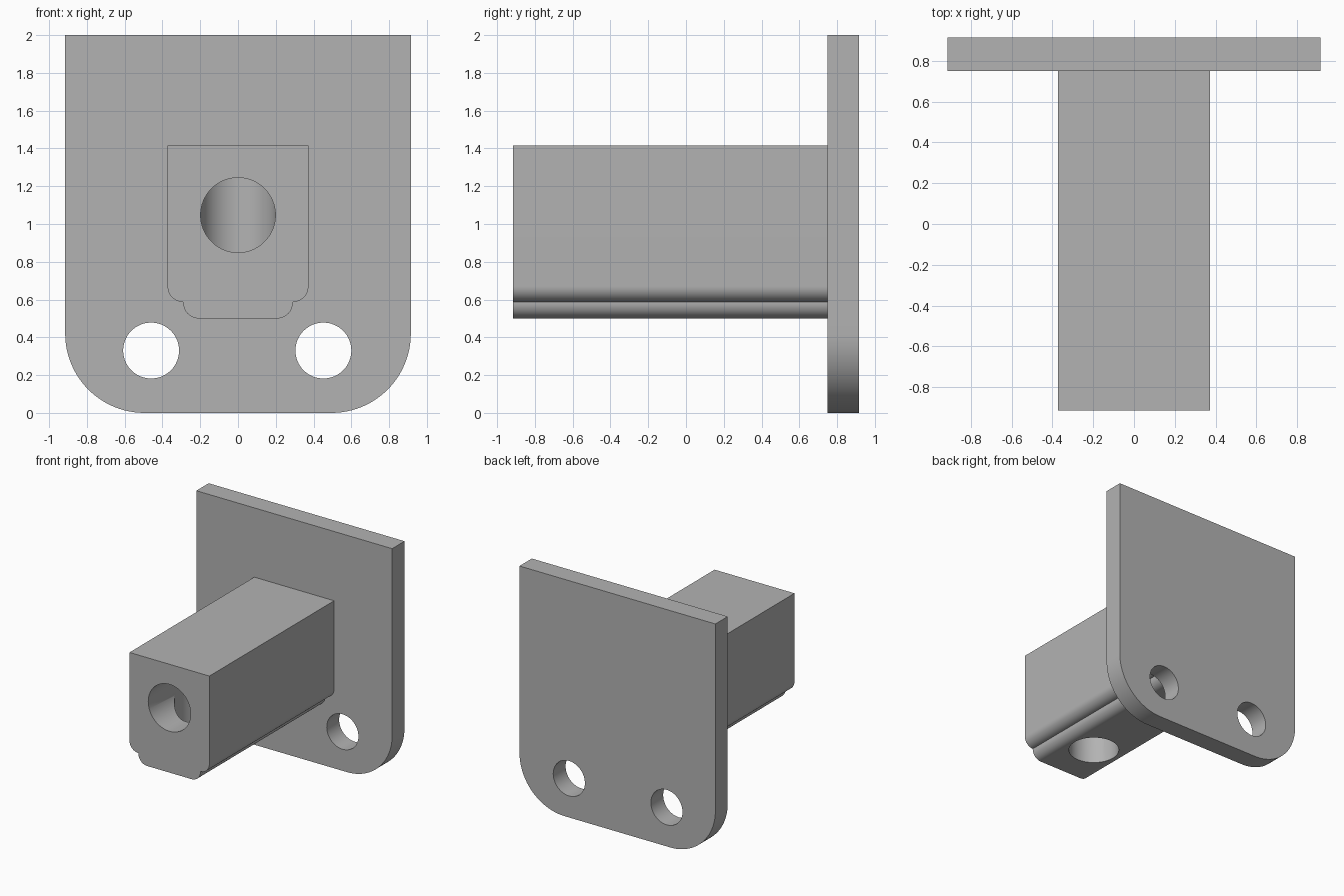
import bpy
import bmesh
from math import cos, sin, pi, radians
from mathutils import Matrix

default = bpy.data.objects.get("Cube")
if default:
    bpy.data.objects.remove(default, do_unlink=True)

grey = bpy.data.materials.new("plain grey")
grey.use_nodes = True
GREY = (0.45, 0.45, 0.45, 1)
grey.diffuse_color = GREY
grey.node_tree.nodes["Principled BSDF"].inputs["Base Color"].default_value = GREY


def add_object(name, bm):
    bmesh.ops.recalc_face_normals(bm, faces=bm.faces)
    mesh = bpy.data.meshes.new(name)
    bm.to_mesh(mesh)
    bm.free()
    mesh.materials.append(grey)
    obj = bpy.data.objects.new(name, mesh)
    bpy.context.collection.objects.link(obj)
    return obj


def arc(cx, cz, r, start, end, steps=16):
    angles = [radians(start + (end - start) * i / steps) for i in range(steps + 1)]
    return [(cx + r * cos(a), cz + r * sin(a)) for a in angles]


def extrude_profile(name, half, y0, y1):
    """Mirror a right-hand (x, z) outline and extrude it along y."""
    outline = half + [(-x, z) for x, z in reversed(half)]
    bm = bmesh.new()
    face = bm.faces.new([bm.verts.new((x, y0, z)) for x, z in outline])
    ext = bmesh.ops.extrude_face_region(bm, geom=[face])
    verts = [v for v in ext["geom"] if isinstance(v, bmesh.types.BMVert)]
    bmesh.ops.translate(bm, verts=verts, vec=(0, y1 - y0, 0))
    return add_object(name, bm)


def cylinder_cutter(name, centre, r, length, along_y):
    bm = bmesh.new()
    matrix = Matrix.Translation(centre)
    if along_y:
        matrix = matrix @ Matrix.Rotation(pi / 2, 4, 'X')
    bmesh.ops.create_cone(bm, cap_ends=True, segments=64, radius1=r, radius2=r,
                          depth=length, matrix=matrix)
    obj = add_object(name, bm)
    obj.hide_render = True
    return obj


def cut(obj, cutters):
    """Drill the holes, bake the result and remove the cutters."""
    for cutter in cutters:
        mod = obj.modifiers.new("drill", 'BOOLEAN')
        mod.operation = 'DIFFERENCE'
        mod.solver = 'EXACT'
        mod.object = cutter
    bpy.context.view_layer.update()
    bpy.ops.object.select_all(action='DESELECT')
    obj.select_set(True)
    bpy.context.view_layer.objects.active = obj
    for mod in list(obj.modifiers):
        bpy.ops.object.modifier_apply(modifier=mod.name)
    for cutter in cutters:
        bpy.data.objects.remove(cutter, do_unlink=True)
    bpy.ops.object.shade_smooth_by_angle(angle=radians(30))


# Mounting plate with two rounded lower corners and two bolt holes
R = 0.42
plate = extrude_profile("mounting_plate",
                        arc(0.915 - R, R, R, -90, 0, 24) + [(0.915, 2.0)],
                        0.75, 0.915)
cut(plate, [cylinder_cutter("bolt_hole", (x, 0.83, 0.33), 0.148, 0.5, True)
            for x in (-0.46, 0.452)])

# Square arm with a stepped, rounded underside
r = 0.083
arm = extrude_profile("arm",
                      arc(0.29 - r, 0.5 + r, r, -90, 0)
                      + arc(0.373 - r, 0.587 + r, r, -90, 0) + [(0.373, 1.415)],
                      -0.915, 0.75)

# Elbow passage: front bore meeting a bore from below
cut(arm, [cylinder_cutter("lower_bore", (0, -0.5, 0.825), 0.2, 0.85, False),
          cylinder_cutter("front_bore", (0, -0.75, 1.047), 0.198, 0.5, True)])
